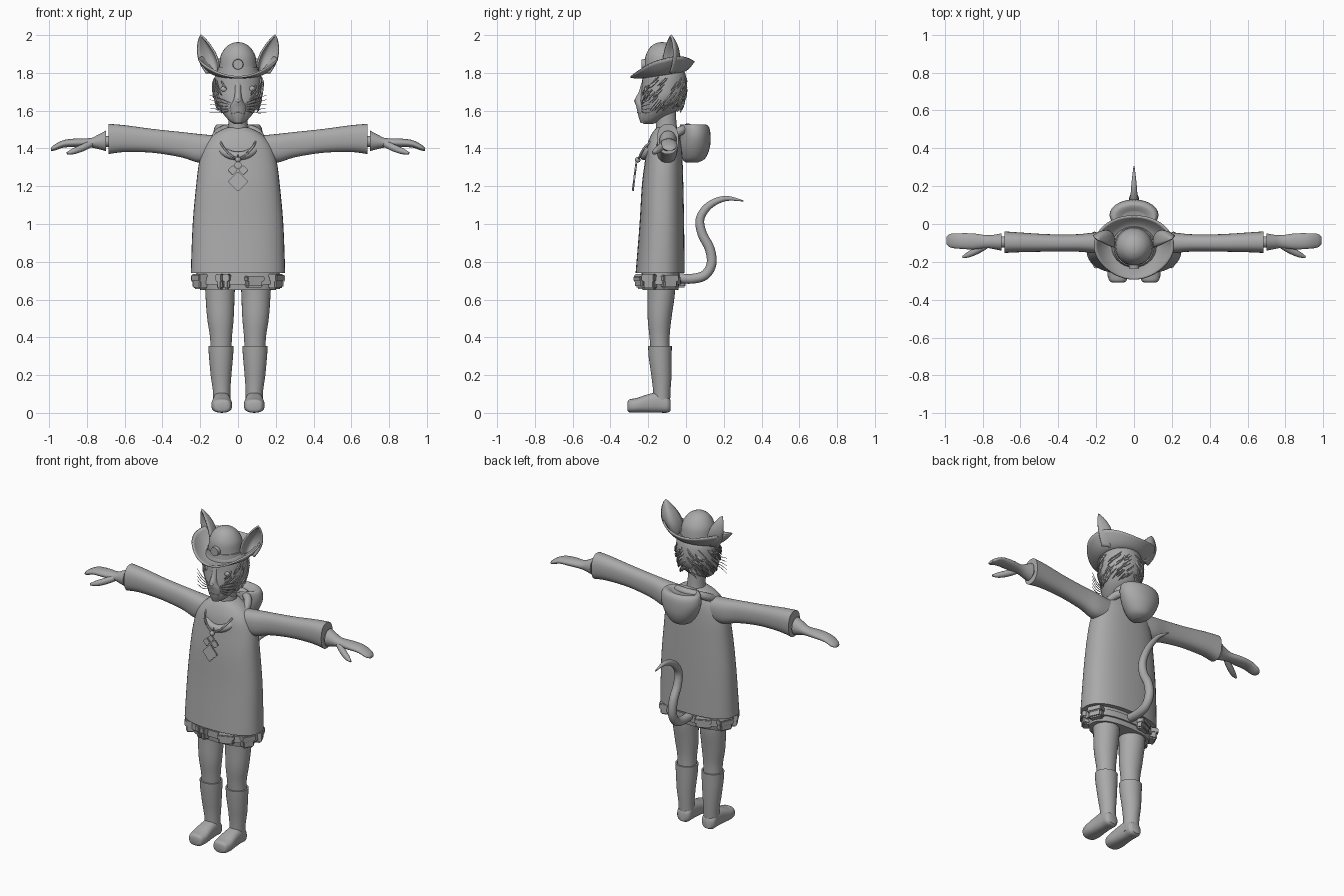
import bpy, bmesh, math, random
from mathutils import Vector, Matrix

random.seed(4)
default_cube = bpy.data.objects.get("Cube")
if default_cube:
    bpy.data.objects.remove(default_cube, do_unlink=True)

grey = bpy.data.materials.new("plain_grey")
grey.use_nodes = True
colour = (0.4, 0.4, 0.4, 1)
grey.diffuse_color = colour
grey.node_tree.nodes["Principled BSDF"].inputs["Base Color"].default_value = colour

SIDES = {"left": 1, "right": -1}


def finish(name, bm, angle=45):
    """Turn a bmesh into a shaded, coloured object."""
    bmesh.ops.recalc_face_normals(bm, faces=bm.faces)
    mesh = bpy.data.meshes.new(name)
    bm.to_mesh(mesh)
    bm.free()
    mesh.shade_smooth()
    mesh.set_sharp_from_angle(angle=math.radians(angle))
    mesh.materials.append(grey)
    obj = bpy.data.objects.new(name, mesh)
    bpy.context.collection.objects.link(obj)
    return obj


def spline(points, steps=4):
    """Smooth a list of number tuples with a Catmull-Rom curve."""
    result = []
    last = len(points) - 1
    for i in range(last):
        before, start = points[max(i - 1, 0)], points[i]
        end, after = points[i + 1], points[min(i + 2, last)]
        for k in range(steps):
            t = k / steps
            result.append([
                (2 * b + (c - a) * t + (2 * a - 5 * b + 4 * c - d) * t * t
                 + (3 * b - a - 3 * c + d) * t ** 3) / 2
                for a, b, c, d in zip(before, start, end, after)])
    return result + [list(points[last])]


def skin(bm, rings, caps=True):
    for low, high in zip(rings, rings[1:]):
        for i in range(len(low)):
            j = (i + 1) % len(low)
            bm.faces.new((low[i], low[j], high[j], high[i]))
    if caps:
        bm.faces.new(rings[0])
        bm.faces.new(rings[-1])


def loft(name, sections, axis="z", side=1, count=28, power=2.0, smooth=True):
    """Skin oval sections: (position on axis, centre, centre, radius, radius)."""
    bm = bmesh.new()
    rings = []
    for pos, c, d, a, b in (spline(sections) if smooth else sections):
        ring = []
        for i in range(count):
            t = math.tau * i / count
            co, si = math.cos(t), math.sin(t)
            u = c + max(a, .001) * math.copysign(abs(co) ** (2 / power), co)
            v = d + max(b, .001) * math.copysign(abs(si) ** (2 / power), si)
            x, y, z = {"z": (u, v, pos), "x": (pos, u, v), "y": (u, pos, v)}[axis]
            ring.append(bm.verts.new((x * side, y, z)))
        rings.append(ring)
    skin(bm, rings)
    return finish(name, bm)


def add_tube(bm, points, count=12, steps=5):
    """Sweep a circle along points of (x, y, z, radius)."""
    path = spline(points, steps)
    rings = []
    normal = None
    for i, (x, y, z, r) in enumerate(path):
        ahead = Vector(path[min(i + 1, len(path) - 1)][:3])
        along = (ahead - Vector(path[max(i - 1, 0)][:3])).normalized()
        normal = normal or along.orthogonal()
        normal = (normal - along * normal.dot(along)).normalized()
        other = along.cross(normal)
        rings.append([bm.verts.new(Vector((x, y, z)) + r * (
            math.cos(math.tau * k / count) * normal
            + math.sin(math.tau * k / count) * other)) for k in range(count)])
    skin(bm, rings)


def tube(name, points, **options):
    bm = bmesh.new()
    add_tube(bm, points, **options)
    return finish(name, bm)


def ball(name, centre, size):
    bm = bmesh.new()
    bmesh.ops.create_uvsphere(bm, u_segments=24, v_segments=14, radius=1,
                              matrix=Matrix.Translation(centre) @ Matrix.Diagonal((*size, 1)))
    return finish(name, bm)


def block(name, matrix, size, bevel=.008):
    bm = bmesh.new()
    bmesh.ops.create_cube(bm, size=1, matrix=matrix @ Matrix.Diagonal((*size, 1)))
    bmesh.ops.bevel(bm, geom=bm.edges[:], offset=bevel, segments=2, affect="EDGES")
    return finish(name, bm, 30)


def sheet(name, shape, rows, columns, thickness):
    """Thin surface from a function of two values between nought and one."""
    bm = bmesh.new()
    grid = [[bm.verts.new(shape(i / rows, j / columns)) for j in range(columns + 1)]
            for i in range(rows + 1)]
    for a, b in zip(grid, grid[1:]):
        for j in range(columns):
            bm.faces.new((a[j], a[j + 1], b[j + 1], b[j]))
    bmesh.ops.remove_doubles(bm, verts=bm.verts, dist=.0005)
    obj = finish(name, bm)
    solid = obj.modifiers.new("thickness", "SOLIDIFY")
    solid.thickness = thickness
    solid.offset = 0
    return obj


# Tunic, hips and neck
loft("tunic", [(.74, 0, -.137, .25, .13), (1, 0, -.128, .24, .118), (1.2, 0, -.124, .222, .11),
               (1.33, 0, -.118, .205, .1), (1.42, 0, -.115, .175, .09),
               (1.48, 0, -.11, .12, .07), (1.51, 0, -.1, .06, .055)], count=40, power=2.4)
loft("hips", [(.65, 0, -.135, .2, .095), (.7, 0, -.135, .22, .1), (.76, 0, -.135, .22, .1)], power=2.4)
loft("belt", [(.68, 0, -.135, .227, .108), (.72, 0, -.135, .227, .108)], power=2.4, smooth=False)
loft("neck", [(1.46, 0, -.1, .06, .06), (1.53, 0, -.105, .05, .055), (1.62, 0, -.11, .05, .055)])

# Pouches set round the belt: angle from the front, width, height
for number, (angle, width, height) in enumerate(
        [(-62, .08, .08), (-24, .03, .08), (-15, .03, .08), (22, .09, .06), (60, .07, .08),
         (115, .08, .07), (-115, .08, .07), (205, .09, .06)]):
    t = math.radians(angle)
    spot = Vector((.225 * math.sin(t), -.135 - .105 * math.cos(t), .695))
    turn = Matrix.Translation(spot) @ Matrix.Rotation(t, 4, "Z")
    block(f"belt_pouch_{number}", turn, (width, .05, height))
    block(f"pouch_flap_{number}", turn @ Matrix.Translation((0, -.005, height / 4)),
          (width + .008, .055, height / 2), .005)

for label, s in SIDES.items():
    # Leg, boot and foot
    loft(label + "_leg", [(.3, .09, -.135, .055, .05), (.4, .09, -.14, .058, .053),
                          (.5, .093, -.14, .07, .063), (.62, .095, -.132, .077, .072),
                          (.7, .095, -.132, .08, .074)], side=s)
    loft(label + "_boot", [(.03, .085, -.13, .045, .045), (.12, .087, -.128, .046, .046),
                           (.2, .09, -.13, .055, .054), (.3, .09, -.137, .064, .061),
                           (.355, .09, -.138, .067, .063), (.355, .09, -.138, .058, .054),
                           (.33, .09, -.138, .056, .052)], side=s, smooth=False)
    loft(label + "_foot", [(-.31, .085, .035, .025, .02), (-.3, .085, .037, .045, .034),
                           (-.26, .086, .04, .055, .039), (-.2, .086, .05, .05, .049),
                           (-.14, .086, .055, .046, .054), (-.1, .086, .045, .044, .044),
                           (-.083, .086, .04, .03, .03)], axis="y", side=s, power=2.6)
    # Sleeve with an open cuff, wrist and gloved hand
    loft(label + "_sleeve", [(.08, -.105, 1.4, .055, .065), (.2, -.1, 1.4, .055, .076),
                             (.3, -.1, 1.42, .046, .067), (.45, -.1, 1.44, .046, .063),
                             (.6, -.097, 1.452, .052, .071), (.685, -.096, 1.45, .057, .08)],
         axis="x", side=s, power=2.4)
    loft(label + "_wrist", [(.66, -.095, 1.44, .03, .03), (.76, -.095, 1.432, .028, .026)],
         axis="x", side=s)
    loft(label + "_glove", [(.7, -.095, 1.44, .046, .054), (.74, -.095, 1.435, .038, .038),
                            (.78, -.093, 1.43, .034, .025), (.85, -.092, 1.43, .042, .023),
                            (.92, -.09, 1.425, .041, .02), (.97, -.088, 1.405, .036, .016),
                            (.99, -.088, 1.395, .02, .008)], axis="x", side=s)
    tube(label + "_thumb", [(s * .77, -.105, 1.43, .018), (s * .82, -.135, 1.405, .019),
                            (s * .87, -.16, 1.385, .016), (s * .905, -.175, 1.375, .006)])
    # Eye
    ball(label + "_eye", (s * .073, -.212, 1.715), (.02, .01, .015))

    # Cupped ear
    def ear(u, v, s=s):
        w = .056 * math.sin(math.pi * (.2 + .8 * u)) ** .85
        across = 2 * v - 1
        back = 1.1 * w * (1 - across ** 2) - .025
        return (s * (.125 + .06 * u + .86 * w * across - .5 * back),
                -.08 + .02 * u + .5 * w * across + .86 * back, 1.8 + .2 * u)
    sheet(label + "_ear", ear, 14, 10, .01)

# Head and muzzle
loft("head", [(1.53, 0, -.2, .02, .025), (1.55, 0, -.185, .05, .055), (1.6, 0, -.147, .09, .098),
              (1.66, 0, -.125, .12, .117), (1.72, 0, -.115, .125, .12), (1.8, 0, -.115, .118, .11),
              (1.86, 0, -.115, .07, .07)])
loft("muzzle", [(1.535, 0, -.21, .025, .03), (1.57, 0, -.212, .042, .04),
                (1.62, 0, -.218, .045, .045), (1.655, 0, -.23, .025, .042),
                (1.7, 0, -.225, .018, .025), (1.75, 0, -.215, .02, .02)])
ball("nose", (0, -.265, 1.652), (.014, .01, .01))
tube("mouth_line", [(-.035, -.24, 1.585, .002), (0, -.257, 1.59, .003), (.035, -.24, 1.585, .002)], count=6)

# Shaggy fur on cheeks and the back of the head, swept down and forward
fur = bmesh.new()
for s in SIDES.values():
    for strand in range(75):
        angle, height = random.uniform(.75, math.pi), random.uniform(1.63, 1.78)
        lock = []
        for step, (out, width) in enumerate([(1, .004), (1.05, .005), (1.09, .001)]):
            t = angle - .17 * step
            z = height - .022 * step
            shrink = min(1, 1 - (1.69 - z) * 2.2) * out
            lock.append((s * .126 * shrink * math.sin(t), -.12 - .12 * shrink * math.cos(t), z, width))
        add_tube(fur, lock, count=5, steps=2)
finish("head_fur", fur)

# Whiskers
whiskers = bmesh.new()
for s in SIDES.values():
    for k in range(5):
        rise = .018 * (k - 2)
        add_tube(whiskers, [(s * .035, -.235, 1.62 + rise / 2, .002),
                            (s * .09, -.225, 1.625 + rise, .002),
                            (s * .15, -.19, 1.635 + rise * 1.3, .001)], count=5, steps=3)
finish("whiskers", whiskers)


# Hat: pointed, upturned brim, domed crown, band and round badge
def brim(u, v):
    t = math.tau * v
    front, wide = max(math.cos(t), 0), abs(math.sin(t))
    reach = .115 + u * (.07 + .025 * front ** 4 + .025 * wide ** 2)
    x, y = reach * math.sin(t) * .99, -.115 - reach * .85 * math.cos(t)
    lift = u ** 1.8 * (.015 + .065 * wide ** 2 + .03 * max(-math.cos(t), 0))
    return x, y, 1.795 + .16 * (y + .1) + lift


sheet("hat_brim", brim, 8, 56, .01)
loft("hat_crown", [(1.77, 0, -.12, .112, .105), (1.83, 0, -.12, .1, .1), (1.89, 0, -.122, .092, .092),
                   (1.935, 0, -.125, .065, .065), (1.957, 0, -.127, .032, .032), (1.963, 0, -.127, .003, .003)])
loft("hat_band", [(1.8, 0, -.12, .11, .108), (1.83, 0, -.12, .106, .105)], smooth=False)
loft("hat_badge", [(-.236, 0, 1.845, .026, .026), (-.2, 0, 1.845, .03, .03)], axis="y", smooth=False)

# Hood: rolled collar and hanging bag
collar = []
for k in range(25):
    t = math.tau * k / 24
    c = math.cos(t)
    collar.append((.118 * math.sin(t), -.105 - .115 * c, 1.45 - .075 * c - .015 * c * c, .023))
tube("hood_collar", collar, steps=2)
loft("hood_bag", [(1.325, 0, .03, .025, .03), (1.345, 0, .04, .065, .06), (1.4, 0, .045, .105, .08),
                  (1.46, 0, .048, .128, .082), (1.51, 0, .045, .125, .078), (1.528, 0, .035, .105, .065),
                  (1.51, 0, .02, .07, .045)])

# Necklace: cord, bead and diamond plates
tube("necklace_cord", [(-.1, -.13, 1.475, .006), (-.08, -.215, 1.41, .006), (0, -.25, 1.345, .006),
                       (.08, -.215, 1.41, .006), (.1, -.13, 1.475, .006)], count=8)
ball("necklace_bead", (0, -.255, 1.34), (.015, .015, .015))
for number, (x, z, edge) in enumerate([(-.028, 1.285, .038), (.028, 1.285, .038), (0, 1.312, .034),
                                       (0, 1.225, .076)]):
    place = Matrix.Translation((x, -.262 - .13 * (1.33 - z), z)) @ Matrix.Rotation(-.12, 4, "X")
    block(f"pendant_diamond_{number}", place @ Matrix.Rotation(math.pi / 4, 4, "Y"), (edge, .01, edge), .003)

# Tail
tube("tail", [(0, -.06, .715, .026), (0, .03, .71, .026), (0, .1, .73, .026), (0, .135, .79, .026),
              (0, .125, .87, .026), (0, .085, .95, .025), (0, .075, 1.03, .023), (0, .125, 1.1, .02),
              (0, .21, 1.135, .014), (0, .305, 1.122, .003)], count=16)
